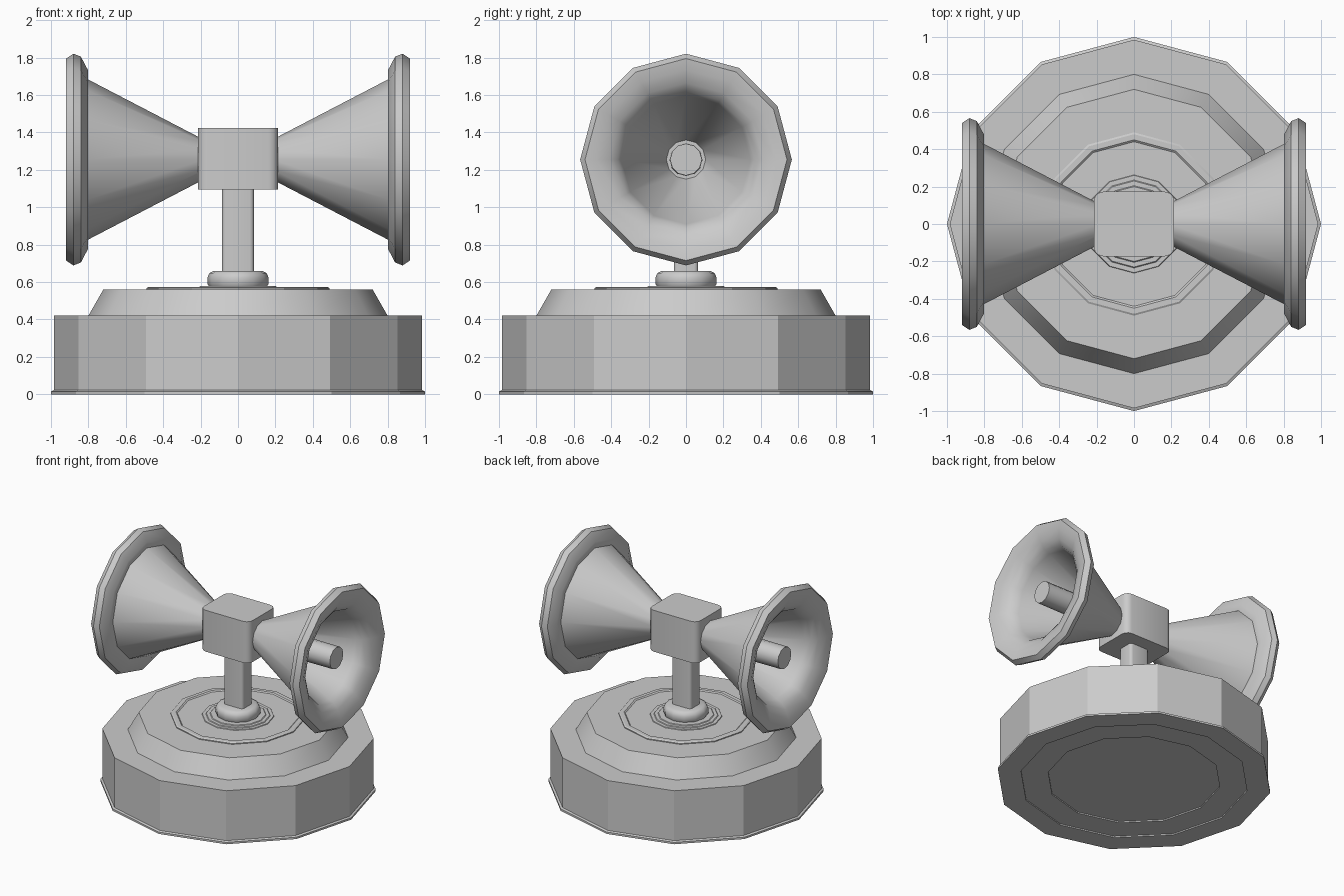
import bpy, bmesh
from math import cos, sin, pi, radians
from mathutils import Matrix

if "Cube" in bpy.data.objects:
    bpy.data.objects.remove(bpy.data.objects["Cube"])

SIDES = 12
HORN_Z = 1.255


def finish(bm, name, angle):
    bmesh.ops.recalc_face_normals(bm, faces=bm.faces)
    mesh = bpy.data.meshes.new(name)
    bm.to_mesh(mesh)
    bm.free()
    mesh.shade_smooth()
    mesh.set_sharp_from_angle(angle=radians(angle))
    obj = bpy.data.objects.new(name, mesh)
    bpy.context.collection.objects.link(obj)
    return obj


def lathe(name, profile, angle=35, matrix=None):
    """Revolve (radius, height) points around z; radius 0 closes the end."""
    bm = bmesh.new()
    rings = []
    for r, h in profile:
        if r == 0:
            rings.append([bm.verts.new((0, 0, h))] * SIDES)
        else:
            rings.append([bm.verts.new((r * cos(2 * pi * i / SIDES),
                                        r * sin(2 * pi * i / SIDES), h))
                          for i in range(SIDES)])
    for a, b in zip(rings, rings[1:]):
        for i in range(SIDES):
            j = (i + 1) % SIDES
            quad = dict.fromkeys((a[i], a[j], b[j], b[i]))
            bm.faces.new(list(quad))
    if matrix:
        bm.transform(matrix)
    return finish(bm, name, angle)


def box(name, size, center, bevel):
    """Box with rounded vertical edges."""
    bm = bmesh.new()
    bmesh.ops.create_cube(bm, size=1)
    bm.transform(Matrix.Translation(center) @ Matrix.Diagonal((*size, 1)))
    upright = [e for e in bm.edges
               if abs(e.verts[0].co.z - e.verts[1].co.z) > 0.01]
    bmesh.ops.bevel(bm, geom=upright, offset=bevel, segments=3,
                    profile=0.5, affect='EDGES')
    return finish(bm, name, 35)


def mirror_x(obj):
    obj.modifiers.new("mirror", 'MIRROR').use_axis[0] = True


# Stepped round base with shallow recesses underneath
lathe("base", [(0, 0.02), (0.63, 0.02), (0.63, 0.01), (0.83, 0.01), (0.83, 0),
               (1.0, 0), (1.0, 0.015), (0.985, 0.022), (0.985, 0.42),
               (0.80, 0.42), (0.72, 0.56), (0, 0.56)], angle=28)

# Raised ring on the base top
lathe("top_ring", [(0.49, 0.555), (0.49, 0.567), (0.48, 0.573), (0.45, 0.573),
                   (0.44, 0.565), (0, 0.565)], angle=28)

# Stepped washer and rounded collar under the post
lathe("washer", [(0.265, 0.56), (0.26, 0.57), (0.235, 0.57), (0.23, 0.575),
                 (0.205, 0.575), (0.20, 0.58), (0, 0.58)], angle=28)
lathe("collar", [(0.15, 0.57), (0.163, 0.59), (0.163, 0.625), (0.153, 0.648),
                 (0.13, 0.66), (0, 0.66)], angle=45)

# Post and central block
box("post", (0.17, 0.13, 0.48), (0, 0, 0.88), 0.022)
box("head_block", (0.43, 0.345, 0.33), (0, 0, 1.26), 0.05)

# Pair of horns along x with a flared lip and a hollow bell
to_x = Matrix.Translation((0, 0, HORN_Z)) @ Matrix.Rotation(pi / 2, 4, 'Y')
horn = lathe("horns", [(0, 0.19), (0.11, 0.19), (0.43, 0.805), (0.48, 0.803),
                       (0.55, 0.84), (0.566, 0.88), (0.54, 0.919),
                       (0.48, 0.91), (0.41, 0.88), (0.365, 0.845),
                       (0.345, 0.80), (0.105, 0.25), (0, 0.25)],
             matrix=to_x)
mirror_x(horn)

# Round cores inside the horns
core = lathe("horn_cores", [(0, 0.24), (0.088, 0.24), (0.085, 0.87), (0, 0.87)],
             matrix=to_x)
mirror_x(core)
